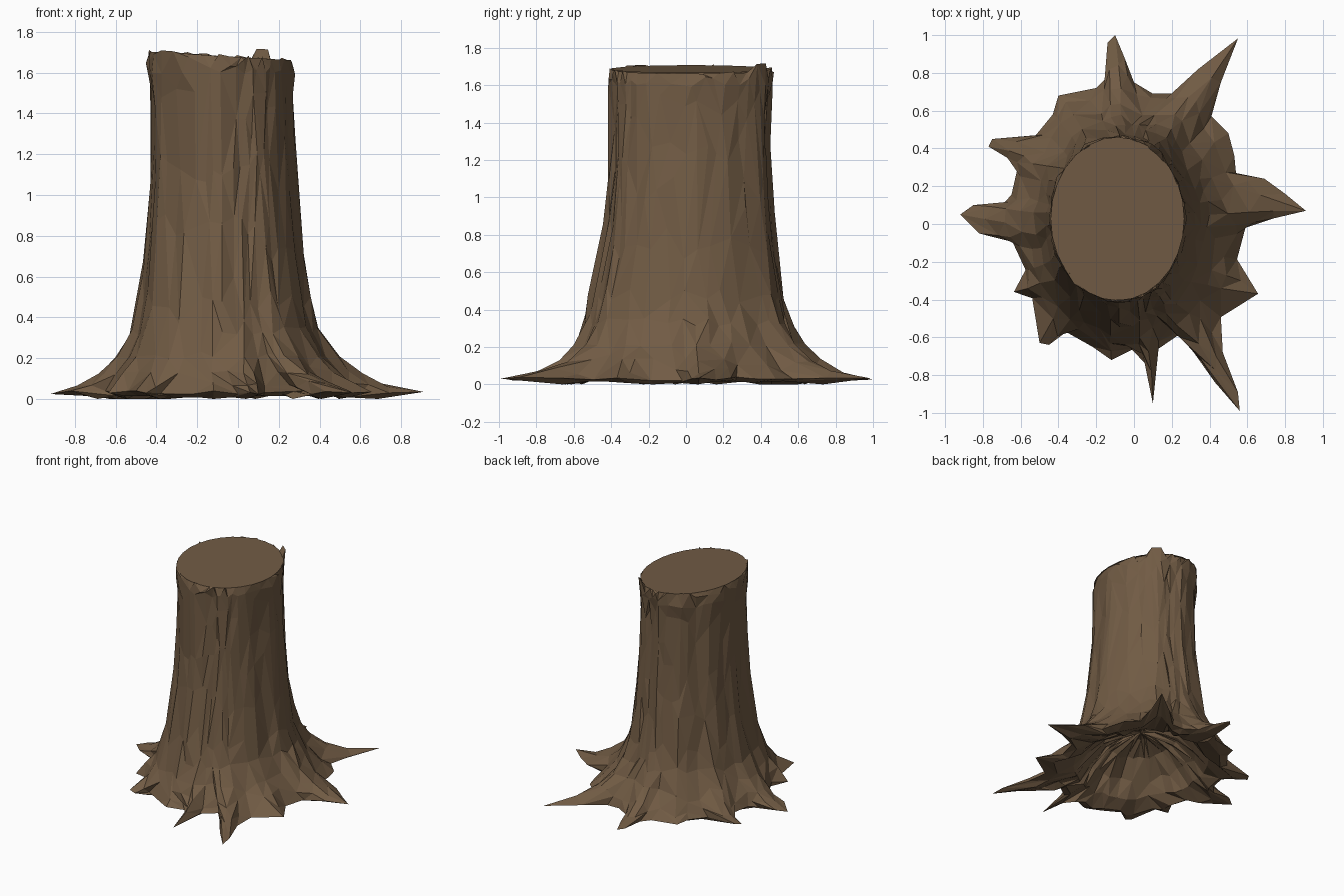
import bpy, bmesh, math, random
from mathutils import Vector

if "Cube" in bpy.data.objects:
    bpy.data.objects.remove(bpy.data.objects["Cube"])

random.seed(7)
TAU = math.tau

bark_mat = bpy.data.materials.new("bark")
bark_mat.diffuse_color = (0.165, 0.105, 0.058, 1)
bark_mat.use_nodes = True
bark_mat.node_tree.nodes["Principled BSDF"].inputs["Base Color"].default_value = bark_mat.diffuse_color

# Root outline seen from above, counter-clockwise from the right-hand root
outline = [(.91, .07), (.80, .16), (.69, .24), (.54, .27), (.53, .37), (.50, .48), (.41, .57),
           (.46, .75), (.55, .97), (.50, .95), (.34, .82), (.20, .69), (.10, .69), (0, .75),
           (-.05, .88), (-.10, 1.0), (-.14, .96), (-.15, .78), (-.20, .72), (-.40, .68),
           (-.43, .58), (-.52, .47), (-.75, .45), (-.77, .41), (-.67, .35), (-.62, .28),
           (-.65, .15), (-.70, .10), (-.85, .10), (-.92, .05), (-.82, -.05), (-.65, -.08),
           (-.57, -.24), (-.64, -.36), (-.54, -.39), (-.50, -.63), (-.45, -.64), (-.38, -.56),
           (-.22, -.65), (-.12, -.72), (0, -.66), (.06, -.74), (.10, -.95), (.13, -.66),
           (.32, -.53), (.36, -.73), (.43, -.84), (.56, -.99), (.55, -.89), (.47, -.68),
           (.46, -.49), (.64, -.38), (.65, -.34), (.55, -.20), (.59, -.02), (.74, .03)]
N = len(outline)
C = Vector((-.06, .02))

# Smoothed polar angle of every outline point, used for the trunk rings
raw = []
for x, y in outline:
    a = math.atan2(y - C.y, x - C.x)
    if raw:
        while a < raw[-1] - math.pi:
            a += TAU
    raw.append(a)
ang = [sum(raw[(i + k) % N] + TAU * ((i + k) // N) for k in range(-3, 4)) / 7 for i in range(N)]

# Trunk profile: z, x min, x max, y min, y max, share of root spread
profile = [(.075, -.62, .52, -.62, .66, .55), (.13, -.60, .48, -.60, .63, .28),
           (.21, -.56, .43, -.57, .59, .12), (.33, -.51, .37, -.53, .55, .05),
           (.47, -.485, .34, -.50, .52, .02), (.70, -.46, .315, -.46, .49, 0),
           (.90, -.44, .30, -.425, .47, 0), (1.10, -.43, .285, -.41, .455, 0),
           (1.30, -.425, .27, -.405, .45, 0), (1.48, -.43, .265, -.405, .45, 0),
           (1.60, -.445, .27, -.41, .465, 0)]


def ellipse(row, a, s=1.0):
    _, x0, x1, y0, y1, _ = row
    return Vector(((x0 + x1) / 2 + s * (x1 - x0) / 2 * math.cos(a),
                   (y0 + y1) / 2 + s * (y1 - y0) / 2 * math.sin(a)))


def flute(a, z):
    return 1 + .018 * math.sin(7 * a + .8 * z) + .014 * math.sin(12 * a + 1.7) \
        + random.uniform(-.018, .018)


def cut_z(x):
    return 1.685 - .06 * (x + .08)


def finish(bm, name):
    bmesh.ops.recalc_face_normals(bm, faces=bm.faces)
    mesh = bpy.data.meshes.new(name)
    bm.to_mesh(mesh)
    bm.free()
    mesh.materials.append(bark_mat)
    obj = bpy.data.objects.new(name, mesh)
    bpy.context.collection.objects.link(obj)
    return obj


rings = []
body = profile[0]

# Hollow underside, from the dome down to the lip
for s, z in ((.18, .33), (.45, .28), (.68, .17), (.84, .06)):
    rings.append([(*ellipse(body, a, s * random.uniform(.96, 1.04)), z + random.uniform(-.02, .02))
                  for a in ang])
rings.append([(*(ellipse(body, a, .9) * .5 + Vector(p) * .5), random.choice((0, .008, .015)))
              for a, p in zip(ang, outline)])

# Root tips and edges
rings.append([(*p, .02 + .02 * random.random()) for p in outline])

# Flared trunk; roots stay higher than the valleys between them
for row in profile:
    ring = []
    for a, p in zip(ang, outline):
        e = ellipse(row, a, flute(a, row[0]))
        spread = Vector(p) - e
        q = e + spread * row[5]
        z = row[0] + random.uniform(-.05, .05) * min(1, row[0] * 1.2) * (row[0] < 1.55)
        if row[0] < .1:
            z += random.uniform(-.02, .015)
        ring.append((*q, z))
    rings.append(ring)

# Torn rim with one taller splinter at the back right
ring = []
for a in ang:
    q = ellipse(profile[-1], a, random.uniform(.98, 1.02))
    z = cut_z(q.x) + random.choice((-.05, -.035, -.015, .005))
    if abs((a % TAU) - 1.0) < .12:
        q, z = ellipse(profile[-1], a, 1.04), 1.715
    ring.append((*q, z))
rings.append(ring)
ring = []
for a in ang:
    q = ellipse(profile[-1], a, .965)
    ring.append((*q, cut_z(q.x) - .004))
rings.append(ring)

# Bark skin with random diagonals
bm = bmesh.new()
vr = [[bm.verts.new(co) for co in r] for r in rings]
for lo, hi in zip(vr, vr[1:]):
    for i in range(N):
        j = (i + 1) % N
        q = [lo[i], lo[j], hi[j], hi[i]]
        if random.random() < .5:
            q = q[1:] + q[:1]
        bm.faces.new((q[0], q[1], q[2]))
        bm.faces.new((q[0], q[2], q[3]))
hub = bm.verts.new((body[1] / 2 + body[2] / 2, .02, .34))
for i in range(N):
    bm.faces.new((hub, vr[0][(i + 1) % N], vr[0][i]))
bark = finish(bm, "bark_and_roots")

# Thin the skin into irregular low-poly facets
dec = bark.modifiers.new("facets", 'DECIMATE')
dec.ratio = .6

# Flat sawn top
bm = bmesh.new()
vs = []
for k in range(28):
    q = ellipse(profile[-1], TAU * k / 28, .99)
    vs.append(bm.verts.new((*q, cut_z(q.x))))
bm.faces.new(vs)
cut = finish(bm, "cut_top")
if cut.data.polygons[0].normal.z < 0:
    cut.data.flip_normals()
